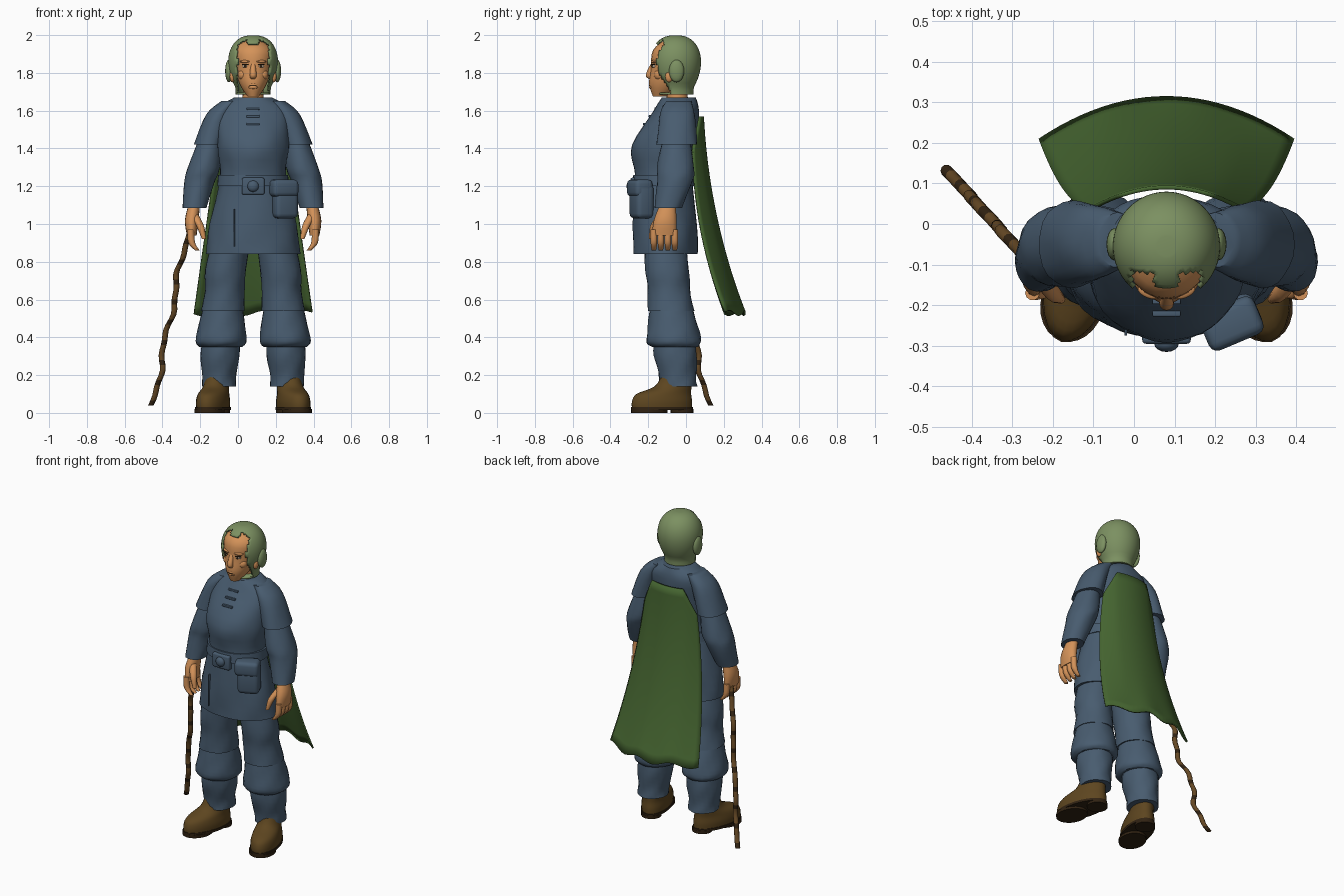
import bpy, bmesh
from math import sin, cos, pi
from mathutils import Vector

if "Cube" in bpy.data.objects:
    bpy.data.objects.remove(bpy.data.objects["Cube"])

CENTRE = 0.08  # the figure stands a little left of the origin


def material(name, *rgb):
    mat = bpy.data.materials.new(name)
    mat.use_nodes = True
    mat.diffuse_color = (*rgb, 1)
    shader = mat.node_tree.nodes["Principled BSDF"]
    shader.inputs["Base Color"].default_value = (*rgb, 1)
    return mat


cloth = material("blue cloth", .065, .107, .16)
skin = material("skin", .66, .29, .1)
sage = material("sage green", .2, .28, .12)
forest = material("cape green", .06, .13, .03)
leather = material("boot leather", .11, .06, .014)
dark = material("dark brown", .03, .016, .006)
wood = material("staff wood", .13, .065, .018)
pale = material("eye white", .6, .5, .4)


def finish(name, bm, materials, at=(0, 0, 0), tilt=0, yaw=0):
    """Turn the bmesh into an object placed relative to the figure's centre line."""
    bmesh.ops.recalc_face_normals(bm, faces=bm.faces)
    mesh = bpy.data.meshes.new(name)
    bm.to_mesh(mesh)
    bm.free()
    for mat in materials:
        mesh.materials.append(mat)
    mesh.shade_smooth()
    mesh.set_sharp_from_angle(angle=pi / 4)
    thing = bpy.data.objects.new(name, mesh)
    thing.location = (at[0] + CENTRE, at[1], at[2])
    thing.rotation_euler = (tilt, 0, yaw)
    bpy.context.scene.collection.objects.link(thing)
    return thing


def thicken(thing, thickness):
    modifier = thing.modifiers.new("thickness", "SOLIDIFY")
    modifier.thickness = thickness


def spline(keys, steps):
    """Pass a smooth curve through the keys."""
    points = [Vector(key) for key in keys]
    padded = [points[0], *points, points[-1]]
    result = []
    for a, b, c, d in zip(padded, padded[1:], padded[2:], padded[3:]):
        for step in range(steps):
            t = step / steps
            bend = (a * 2 - b * 5 + c * 4 - d) * t * t + (b * 3 - a - c * 3 + d) * t ** 3
            result.append(b + ((c - a) * t + bend) / 2)
    return result + [points[-1]]


def loft(name, keys, materials, side=1, depth=1, sides=24, steps=4, ripple=0, keep=None,
         banded=False, **placing):
    """Skin level ellipses; a key holds x, y, z, width and optionally its own depth."""
    bm = bmesh.new()
    full = [key if len(key) > 4 else (*key, key[3] * depth) for key in keys]
    rows = []
    for level, (x, y, z, width, length) in enumerate(spline(full, steps)):
        row = []
        for corner in range(sides):
            angle = 2 * pi * corner / sides
            swell = 1 + ripple * (sin(5 * angle + level) + sin(9 * angle - level) / 2)
            row.append(bm.verts.new((side * x + width * swell * cos(angle),
                                     y + length * swell * sin(angle), z)))
        rows.append(row)
    for level, (lower, upper) in enumerate(zip(rows, rows[1:])):
        for corner in range(sides):
            face = bm.faces.new((lower[corner - 1], lower[corner], upper[corner], upper[corner - 1]))
            face.material_index = int(banded and level % 4 == 3)
    bm.faces.new(rows[0])
    bm.faces.new(rows[-1])
    if keep:
        unwanted = [face for face in bm.faces if not keep(face.calc_center_median())]
        bmesh.ops.delete(bm, geom=unwanted, context="FACES")
    return finish(name, bm, materials, **placing)


def ball(name, at, size, mat, **placing):
    bm = bmesh.new()
    bmesh.ops.create_uvsphere(bm, u_segments=16, v_segments=10, radius=1)
    bmesh.ops.scale(bm, vec=size, verts=bm.verts)
    return finish(name, bm, [mat], at, **placing)


def block(name, at, size, mat, **placing):
    bm = bmesh.new()
    bmesh.ops.create_cube(bm, size=1)
    bmesh.ops.scale(bm, vec=size, verts=bm.verts)
    bmesh.ops.bevel(bm, geom=bm.edges[:], offset=min(size) / 4, segments=3, profile=.5,
                    affect="EDGES")
    return finish(name, bm, [mat], at, **placing)


# Tunic
loft("tunic", [(0, -.04, 1.67, .1, .09), (0, -.05, 1.6, .19, .12), (0, -.115, 1.42, .19, .17),
               (0, -.12, 1.25, .175, .15), (0, -.11, 1, .23, .17), (0, -.11, .84, .25, .17)],
     [cloth], sides=40, ripple=.012)

# Belt, knot, pouch and lacing
loft("belt", [(0, -.12, 1.26, .185), (0, -.12, 1.2, .19)], [cloth], depth=.86, sides=40)
block("belt_knot", (0, -.275, 1.2), (.12, .04, .09), cloth)
ball("knot_roll", (0, -.295, 1.2), (.03, .02, .03), cloth)
block("pouch", (.165, -.235, 1.12), (.13, .1, .18), cloth, yaw=.4)
block("pouch_flap", (.16, -.245, 1.19), (.145, .1, .09), cloth, yaw=.4)
block("skirt_seam", (-.1, -.265, .98), (.006, .02, .2), cloth)
for row in range(3):
    block("neck_lace", (0, -.16 - .03 * row, 1.61 - .04 * row), (.07, .015, .012), cloth)

for side in (1, -1):
    label = "left_" if side > 0 else "right_"

    # Sleeves
    loft(label + "short_sleeve", [(.12, -.04, 1.65, .05), (.18, -.045, 1.58, .068),
                                  (.235, -.05, 1.42, .08)],
         [cloth], side, depth=1.35, ripple=.015)
    loft(label + "long_sleeve", [(.22, -.05, 1.47, .06), (.26, -.055, 1.3, .085),
                                 (.285, -.06, 1.22, .08), (.31, -.095, 1.085, .063)],
         [cloth], side, depth=1.15, ripple=.015)

    # Hand
    loft(label + "palm", [(.31, -.095, 1.11, .03, .04), (.325, -.11, 1.02, .036, .06),
                          (.325, -.115, .94, .026, .065)], [skin], side, sides=16)
    for finger in range(4):
        y = -.17 + .037 * finger
        loft(label + "finger", [(.33, y, .97, .018), (.325, y, .9, .018), (.295, y, .86, .012)],
             [skin], side, sides=10)
    loft(label + "thumb", [(.31, -.13, 1.05, .02), (.28, -.17, .99, .02), (.26, -.185, .92, .011)],
         [skin], side, sides=10)

    # Trousers
    loft(label + "thigh", [(.11, -.11, .95, .1), (.145, -.1, .76, .108), (.15, -.09, .65, .105),
                           (.16, -.08, .54, .115)],
         [cloth], side, depth=1.07, ripple=.014)
    loft(label + "knee_puff", [(.16, -.08, .58, .1), (.165, -.07, .47, .122),
                               (.17, -.065, .38, .135), (.17, -.06, .35, .115)],
         [cloth], side, depth=1.07, ripple=.014)
    loft(label + "shin", [(.17, -.06, .4, .1), (.175, -.055, .3, .103), (.18, -.045, .2, .09),
                          (.18, -.04, .14, .09)],
         [cloth], side, depth=1.1, ripple=.02)

    # Boot turned outward
    placing = dict(at=(side * .19, -.05, 0), yaw=side * .28)
    loft(label + "boot", [(0, 0, .2, .058, .08), (0, -.02, .14, .066, .1), (0, -.07, .1, .075, .15),
                          (0, -.08, .06, .082, .165), (0, -.08, .02, .08, .165)],
         [leather], **placing)
    loft(label + "sole", [(0, -.08, .03, .085), (0, -.08, .015, .085)], [dark], depth=2, **placing)
    loft(label + "heel", [(0, .03, .02, .06), (0, .03, 0, .06)], [dark], **placing)
    loft(label + "tread", [(0, -.15, .02, .078), (0, -.15, 0, .078)], [dark], depth=1.25, **placing)

    # Eyes, cheeks and ears
    turn = side * .35
    ball(label + "cheek", (side * .05, -.14, 1.79), (.03, .03, .03), skin)
    ball(label + "eye", (side * .041, -.168, 1.835), (.017, .012, .008), pale, yaw=turn)
    ball(label + "iris", (side * .041, -.177, 1.835), (.007, .005, .007), dark)
    block(label + "eyelid", (side * .042, -.175, 1.845), (.036, .009, .005), dark, yaw=turn)
    ball(label + "brow", (side * .042, -.168, 1.86), (.03, .015, .008), skin, yaw=turn)
    ball(label + "ear_cover", (side * .128, -.05, 1.81), (.02, .04, .06), sage)
    ball(label + "ear_lobe", (side * .11, -.09, 1.78), (.014, .02, .03), skin)

# Neck, head and face
loft("neck", [(0, -.045, 1.58, .09), (0, -.045, 1.65, .058), (0, -.055, 1.78, .054)], [skin])
loft("head", [(0, -.14, 1.675, .03, .035), (0, -.1, 1.74, .072, .095), (0, -.07, 1.82, .096, .117),
              (0, -.055, 1.92, .108, .12), (0, -.055, 1.98, .04, .05)], [skin])
loft("nose", [(0, -.17, 1.86, .01), (0, -.195, 1.79, .018), (0, -.18, 1.765, .012)], [skin], sides=12)
for lip, z in (("upper_lip", 1.738), ("lower_lip", 1.724)):
    ball(lip, (0, -.185, z), (.025, .011, .009), skin)
block("mouth_line", (0, -.193, 1.731), (.036, .008, .003), dark)


# Hair shell: round crown, narrow nape, open face with a tab over the forehead
def hair_covers(spot):
    across = abs(spot.x)
    if spot.z < 1.69:
        return True
    if spot.z < 1.955:
        return spot.y > -.085 or across > .088
    return spot.y > -.12 or across < .03


shell = []
for level in range(25):
    z = 1.685 + .313 * sin(level / 24 * pi / 2)
    height = (z - 1.86) / .139
    round_off = (1 - height ** 2) ** .4 if height > 0 else 1 - .3 * min(1, height ** 2)
    shell.append((0, -.055, z, .132 * round_off))
hair = loft("hair", shell, [sage], depth=1.02, sides=64, steps=1, keep=hair_covers)
thicken(hair, .012)

# Cape: arched sheet flaring backward, with clipped shoulders and a wavy hem
bm = bmesh.new()
columns, lengths = 24, 20
grid = []
for length in range(lengths + 1):
    t = length / lengths
    row = []
    for column in range(columns + 1):
        u = 2 * column / columns - 1
        clipped = max(0, abs(u) - .6) * (1 - t) * .4
        x = u * (.19 + .125 * t)
        y = .095 + .05 * t + .17 * t * t - (.055 + .05 * t) * u * u
        z = 1.57 - 1.04 * t - clipped + .014 * sin(9 * u) * t ** 6
        row.append(bm.verts.new((x, y, z)))
    grid.append(row)
for upper, lower in zip(grid, grid[1:]):
    for column in range(columns):
        bm.faces.new((upper[column], upper[column + 1], lower[column + 1], lower[column]))
cape = finish("cape", bm, [forest])
thicken(cape, .01)

# Crooked walking staff with dark rings
staff = []
for joint in range(37):
    t = joint / 36
    bend = .011 * sin(17 * t) + .005 * sin(41 * t)
    staff.append((bend - .34 - .19 * t, .21 * t - .09 - bend, 1 - .96 * t, .015))
loft("staff", staff, [wood, dark], sides=10, steps=1, banded=True)
